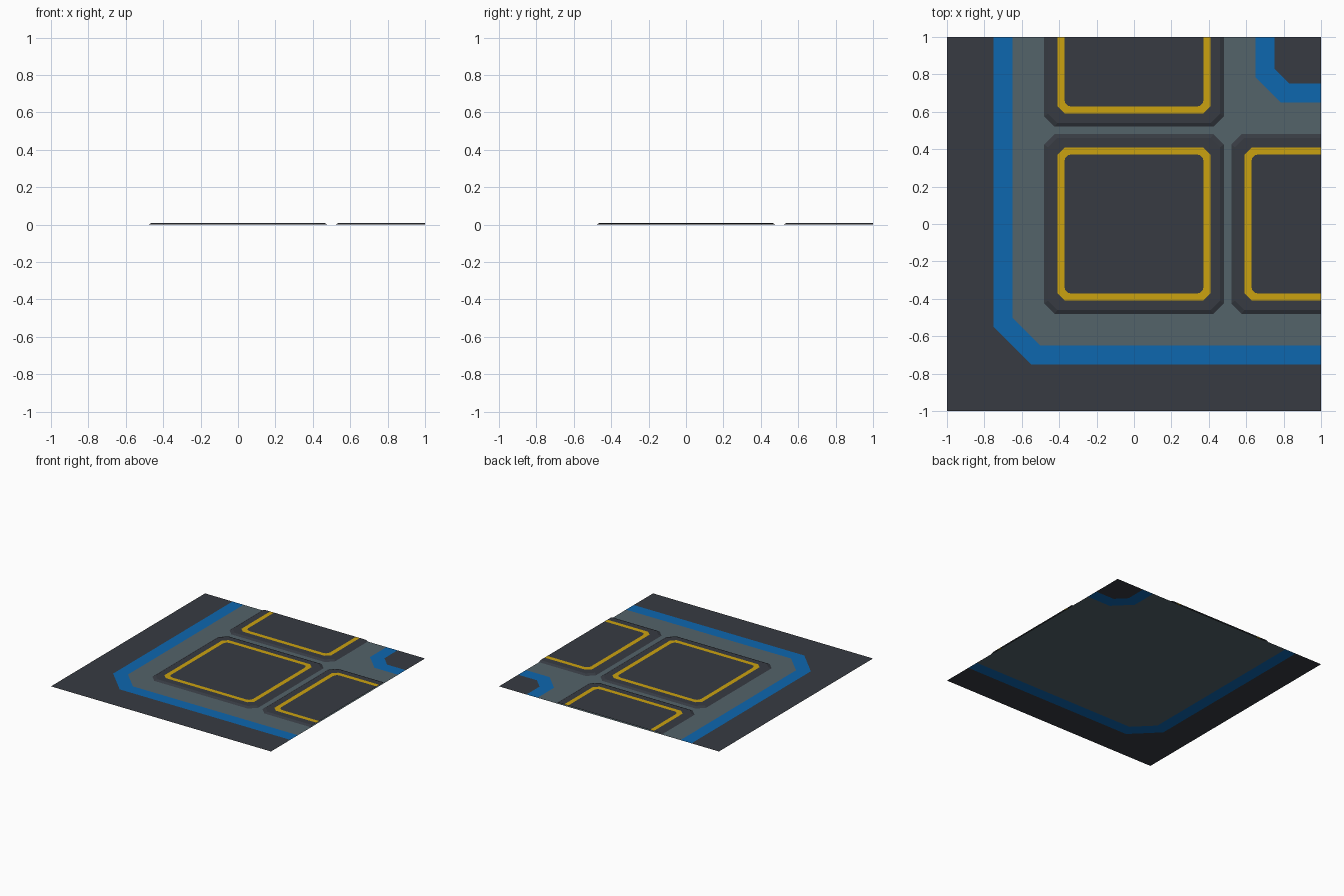
import bpy, bmesh, math

if "Cube" in bpy.data.objects:
    bpy.data.objects.remove(bpy.data.objects["Cube"])


def material(name, rgb):
    m = bpy.data.materials.new(name)
    m.diffuse_color = (*rgb, 1)
    m.use_nodes = True
    m.node_tree.nodes["Principled BSDF"].inputs["Base Color"].default_value = m.diffuse_color
    return m


DARK = material("dark slate", (0.038, 0.044, 0.055))
BLUE = material("blue", (0.004, 0.135, 0.43))
GREY = material("grey", (0.088, 0.125, 0.143))
YELLOW = material("yellow", (0.60, 0.365, 0.005))


def finish(bm, name, mats):
    me = bpy.data.meshes.new(name)
    bm.to_mesh(me)
    bm.free()
    for m in mats:
        me.materials.append(m)
    ob = bpy.data.objects.new(name, me)
    bpy.context.collection.objects.link(ob)
    return ob


def sheet(name, mat, pts):
    """Flat polygon on the floor, counter-clockwise."""
    bm = bmesh.new()
    bm.faces.new([bm.verts.new((x, y, 0)) for x, y in pts])
    bmesh.ops.triangulate(bm, faces=bm.faces[:])
    return finish(bm, name, [mat])


# Floor: outlines shared by neighbouring colour areas
edge_out = [(-0.75, 1), (-0.75, -0.55), (-0.55, -0.75), (1, -0.75)]
edge_in = [(-0.65, 1), (-0.65, -0.5), (-0.5, -0.65), (1, -0.65)]
corner_out = [(1, 0.65), (0.785, 0.65), (0.65, 0.785), (0.65, 1)]
corner_in = [(1, 0.75), (0.83, 0.75), (0.75, 0.83), (0.75, 1)]

sheet("floor_border", DARK, [(-1, 1), (-1, -1), (1, -1)] + edge_out[::-1])
sheet("border_stripe", BLUE, edge_out + edge_in[::-1])
sheet("floor_middle", GREY, edge_in + corner_out)
sheet("corner_stripe", BLUE, corner_in + corner_out[::-1])
sheet("floor_corner", DARK, corner_in + [(1, 1)])


def outline(bm, cx, cy, half, cut, z, rounded=False):
    """Square loop with chamfered or rounded corners, four points each."""
    verts = []
    for k in range(4):
        turn = k * math.pi / 2
        for i in range(4):
            t = i / 3
            if rounded:
                u, v = math.cos(t * math.pi / 2), math.sin(t * math.pi / 2)
            else:
                u, v = 1 - t, t
            x, y = half - cut + cut * u, half - cut + cut * v
            c, s = math.cos(turn), math.sin(turn)
            verts.append(bm.verts.new((cx + x * c - y * s, cy + x * s + y * c, z)))
    return verts


def plate(name, cx, cy):
    bm = bmesh.new()
    top = 0.01
    loops = [outline(bm, cx, cy, 0.48, 0.055, 0),
             outline(bm, cx, cy, 0.46, 0.05, top),
             outline(bm, cx, cy, 0.408, 0.036, top),
             outline(bm, cx, cy, 0.372, 0.036, top, True)]
    # bevelled rim, flat rim, yellow line, centre
    for j, colour in enumerate((0, 0, 1)):
        a, b = loops[j], loops[j + 1]
        for i in range(16):
            n = (i + 1) % 16
            bm.faces.new((a[i], a[n], b[n], b[i])).material_index = colour
    bm.faces.new(loops[-1])
    # trim at the tile edge
    for axis in ((1, 0, 0), (0, 1, 0)):
        bmesh.ops.bisect_plane(bm, geom=bm.verts[:] + bm.edges[:] + bm.faces[:],
                               plane_co=axis, plane_no=axis, clear_outer=True)
    return finish(bm, name, [DARK, YELLOW])


# Raised floor plates
plate("centre_plate", 0, 0)
plate("right_half_plate", 1, 0)
plate("back_half_plate", 0, 1)
